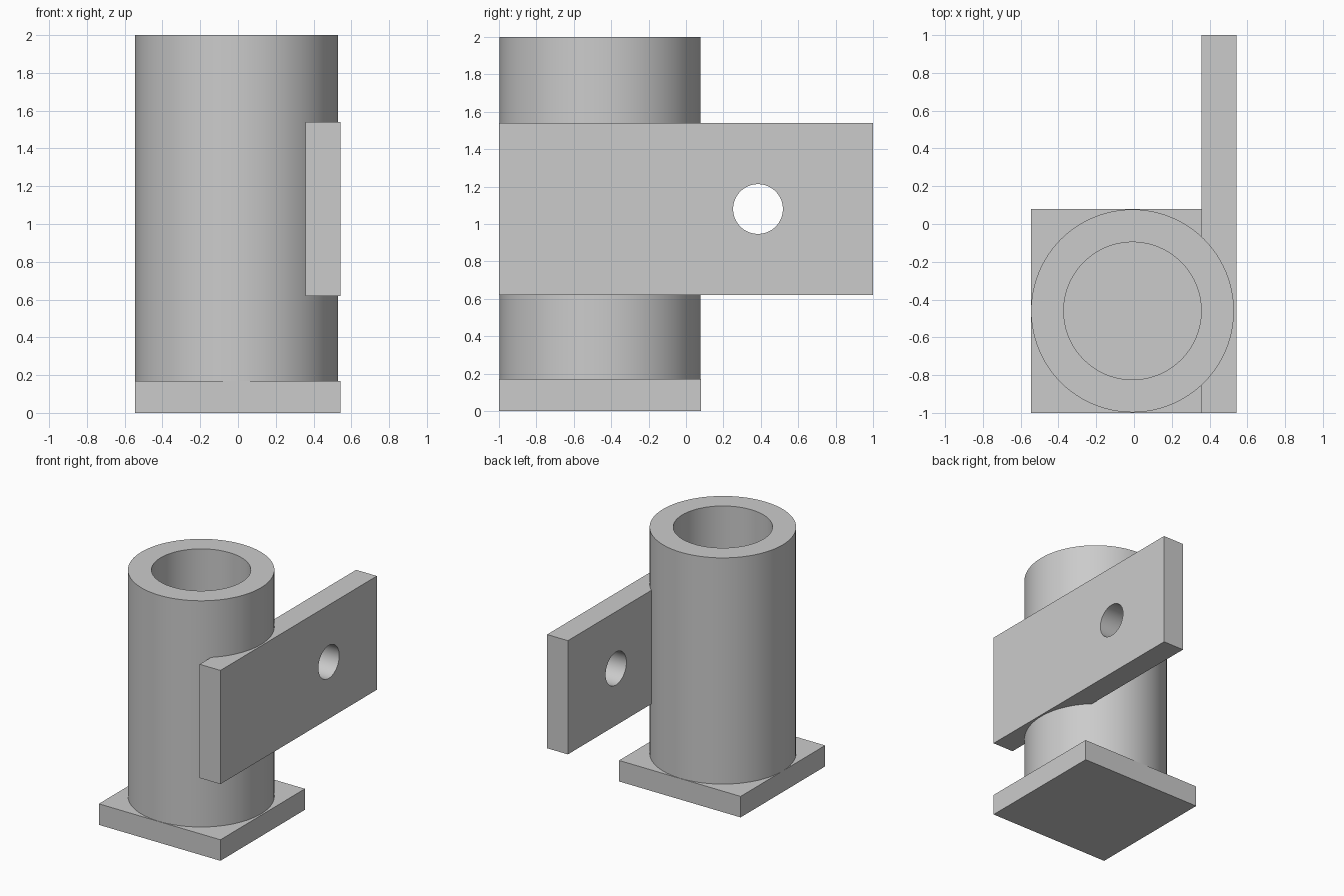
import bpy, bmesh, math
from mathutils import Matrix

if "Cube" in bpy.data.objects:
    bpy.data.objects.remove(bpy.data.objects["Cube"])

grey = bpy.data.materials.new("light grey")
grey.diffuse_color = (0.6, 0.6, 0.6, 1)
grey.use_nodes = True
grey.node_tree.nodes["Principled BSDF"].inputs["Base Color"].default_value = grey.diffuse_color


def add_object(name, bm):
    bmesh.ops.recalc_face_normals(bm, faces=bm.faces)
    mesh = bpy.data.meshes.new(name)
    bm.to_mesh(mesh)
    bm.free()
    mesh.materials.append(grey)
    obj = bpy.data.objects.new(name, mesh)
    bpy.context.collection.objects.link(obj)
    return obj


def box(name, lo, hi):
    bm = bmesh.new()
    bmesh.ops.create_cube(bm, size=1)
    for v in bm.verts:
        v.co = [l + (c + 0.5) * (h - l) for c, l, h in zip(v.co, lo, hi)]
    return add_object(name, bm)


def smooth(obj):
    bpy.ops.object.select_all(action='DESELECT')
    obj.select_set(True)
    bpy.context.view_layer.objects.active = obj
    bpy.ops.object.shade_smooth_by_angle(angle=math.radians(30))


# Square base
box("base", (-0.545, -1, 0), (0.543, 0.08, 0.17))

# Hollow tube: rectangular wall section spun about its axis
bm = bmesh.new()
cx, cy, outer, inner = -0.008, -0.46, 0.537, 0.364
section = [(outer, 0.17), (outer, 2), (inner, 2), (inner, 0.17)]
verts = [bm.verts.new((cx + r, cy, z)) for r, z in section]
edges = [bm.edges.new((verts[i], verts[(i + 1) % 4])) for i in range(4)]
bmesh.ops.spin(bm, geom=verts + edges, cent=(cx, cy, 0), axis=(0, 0, 1),
               angle=math.tau, steps=96, use_merge=True)
bmesh.ops.remove_doubles(bm, verts=bm.verts, dist=1e-5)
smooth(add_object("tube", bm))

# Side plate with a round through hole
plate = box("side_plate", (0.357, -1, 0.62), (0.543, 1, 1.54))
bm = bmesh.new()
bmesh.ops.create_cone(bm, cap_ends=True, segments=64, radius1=0.133, radius2=0.133, depth=1,
                      matrix=Matrix.Translation((0.45, 0.385, 1.08)) @ Matrix.Rotation(math.pi / 2, 4, 'Y'))
cutter = add_object("hole_cutter", bm)
cutter.hide_render = True
cutter.hide_set(True)
mod = plate.modifiers.new("hole", 'BOOLEAN')
mod.operation = 'DIFFERENCE'
mod.solver = 'EXACT'
mod.object = cutter
bpy.context.view_layer.objects.active = plate
bpy.ops.object.modifier_apply(modifier=mod.name)
bpy.data.objects.remove(cutter)
smooth(plate)
